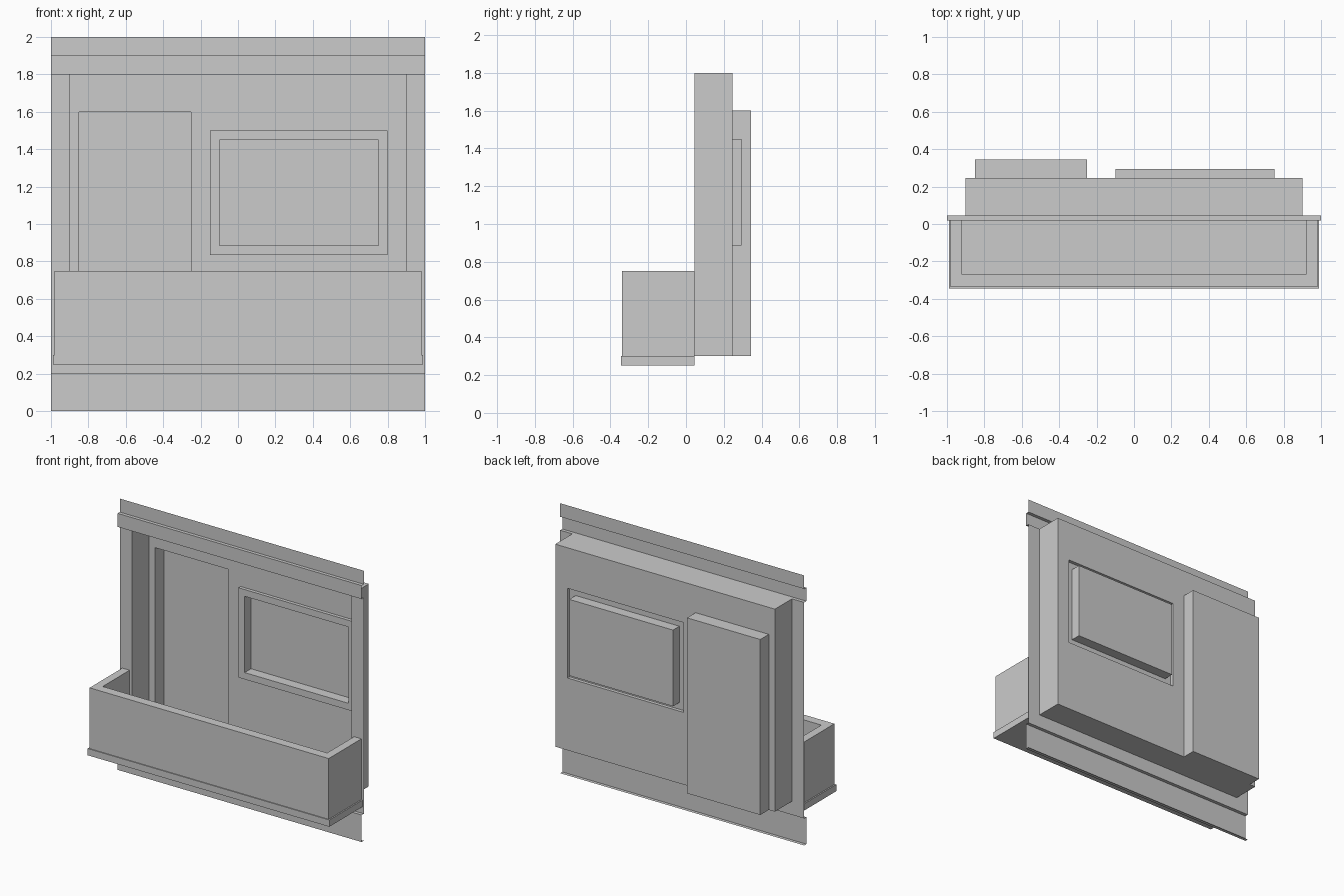
import bpy, bmesh

if "Cube" in bpy.data.objects:
    bpy.data.objects.remove(bpy.data.objects["Cube"])

WALL, BAND, BACK = 0.045, 0.02, 0.245   # y of wall plane, proud trim, recess back


def make(name, faces):
    """Build a flat-shaded object from quads/ngons, welding shared corners."""
    bm = bmesh.new()
    for pts in faces:
        f = bm.faces.new([bm.verts.new(p) for p in pts])
        f.normal_update()
        if f.calc_area() < 1e-6:
            bm.faces.remove(f)
    bmesh.ops.remove_doubles(bm, verts=bm.verts[:], dist=1e-5)
    bmesh.ops.delete(bm, geom=[v for v in bm.verts if not v.link_faces], context='VERTS')
    me = bpy.data.meshes.new(name)
    bm.to_mesh(me)
    bm.free()
    ob = bpy.data.objects.new(name, me)
    bpy.context.collection.objects.link(ob)
    return ob


def rect(x0, x1, z0, z1, y):
    return [(x0, y, z0), (x1, y, z0), (x1, y, z1), (x0, y, z1)]


def loft(loops, cap=False):
    """Bridge successive rectangles; optionally close the last one."""
    faces = [[a[i], a[(i + 1) % 4], b[(i + 1) % 4], b[i]]
             for a, b in zip(loops, loops[1:]) for i in range(4)]
    return faces + ([loops[-1]] if cap else [])


def strip(profile):
    """Sweep a (y, z) profile, listed bottom to top, across the full width."""
    return [[(-1, a[0], a[1]), (1, a[0], a[1]), (1, b[0], b[1]), (-1, b[0], b[1])]
            for a, b in zip(profile, profile[1:])]


def prism(outline, z0, z1):
    """Extrude a counter-clockwise (x, y) outline into a closed solid."""
    n = len(outline)
    lo = [(x, y, z0) for x, y in outline]
    hi = [(x, y, z1) for x, y in outline]
    return [lo[::-1], hi] + [[lo[i], lo[(i + 1) % n], hi[(i + 1) % n], hi[i]] for i in range(n)]


# Hollow trim strips at foot and head of the facade
make("base_course", strip([(WALL, 0), (BAND, 0), (BAND, 0.2), (WALL, 0.2)]))
make("top_band", strip([(WALL, 1.8), (BAND, 1.8), (BAND, 1.9), (WALL, 1.9), (WALL, 2)]))

# Outer wall sheet and the sides of the loggia recess
opening = (-0.9, 0.9, 0.3, 1.8)
make("outer_wall", loft([rect(-1, 1, 0.2, 1.8, WALL), rect(*opening, WALL), rect(*opening, BACK)]))

# Back wall of the recess, with holes for door and window
door = (-0.85, -0.25, 0.3, 1.6)
frame = (-0.15, 0.8, 0.835, 1.5)
pane = (-0.1, 0.75, 0.885, 1.45)
make("recess_back_wall", [
    rect(-0.9, -0.85, 0.3, 1.8, BACK),
    rect(-0.85, -0.25, 1.6, 1.8, BACK),
    rect(-0.25, -0.2, 0.3, 1.8, BACK)]
    + loft([rect(-0.2, 0.9, 0.3, 1.8, BACK), rect(*frame, BACK)]))

# Door niche
make("door_niche", loft([rect(*door, BACK), rect(*door, 0.345)], cap=True))

# Window: hollow proud frame, reveal and pane
make("window", loft([rect(*frame, BACK), rect(*frame, BACK - 0.025),
                     rect(*pane, BACK - 0.025), rect(*pane, 0.295)], cap=True))

# Balcony slab and U-shaped parapet
make("balcony_slab", prism([(-0.99, -0.345), (0.99, -0.345), (0.99, WALL), (-0.99, WALL)], 0.25, 0.3))
make("balcony_parapet", prism([(-0.98, -0.338), (0.98, -0.338), (0.98, WALL), (0.92, WALL),
                               (0.92, -0.27), (-0.92, -0.27), (-0.92, WALL), (-0.98, WALL)], 0.3, 0.75))
